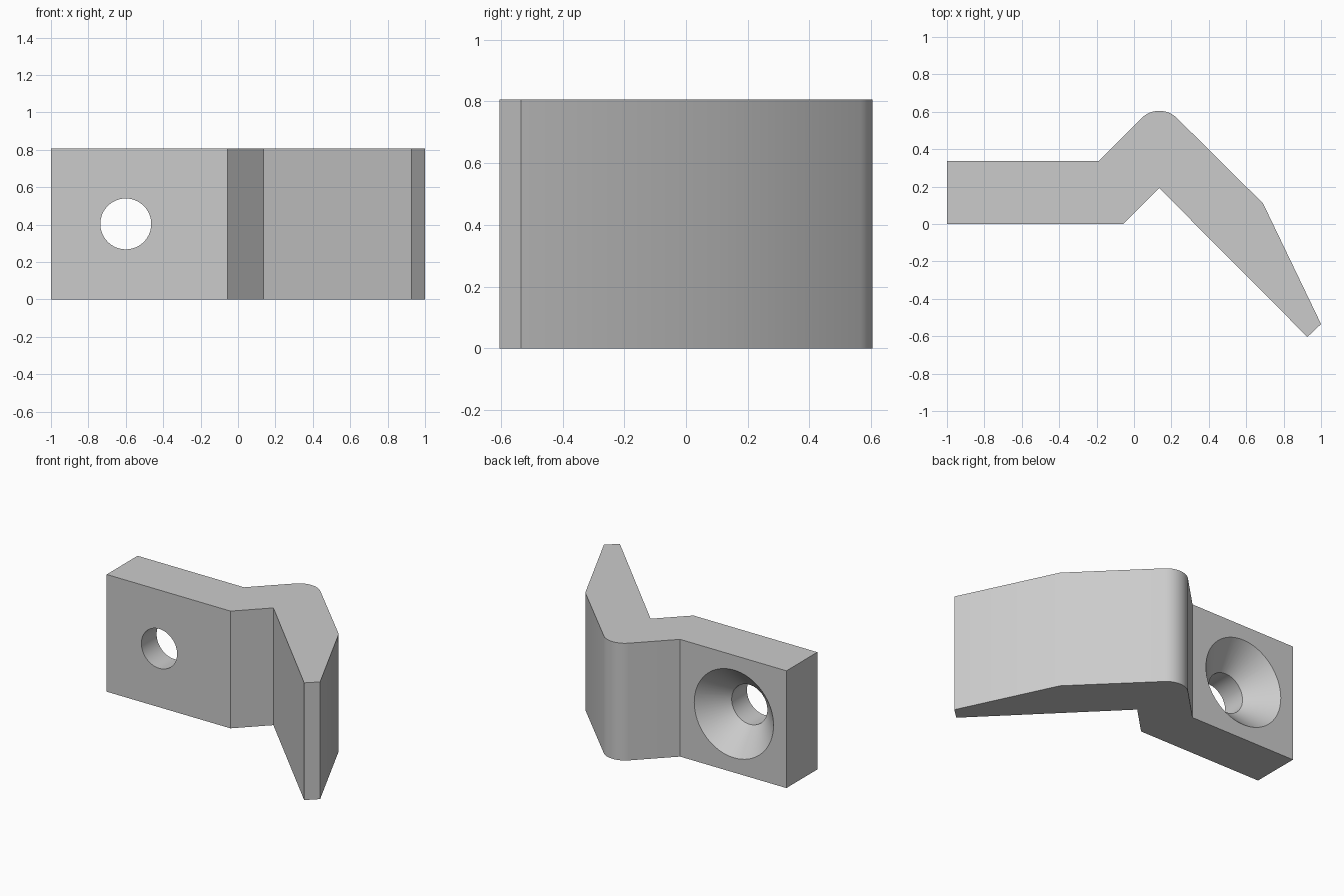
import bpy, bmesh
from math import radians, sin, cos, tau
from mathutils import Vector

cube = bpy.data.objects.get("Cube")
if cube:
    bpy.data.objects.remove(cube, do_unlink=True)

HEIGHT = 0.807
BACK = 0.336
HOLE = Vector((-0.6, 0, HEIGHT / 2))
HOLE_R, SINK_R, SINK_DEPTH = 0.136, 0.302, 0.17

grey = bpy.data.materials.new("plain grey")
grey.use_nodes = True
grey.diffuse_color = (0.6, 0.6, 0.6, 1)
grey.node_tree.nodes["Principled BSDF"].inputs["Base Color"].default_value = grey.diffuse_color


def make_object(name, bm):
    bmesh.ops.recalc_face_normals(bm, faces=bm.faces)
    mesh = bpy.data.meshes.new(name)
    bm.to_mesh(mesh)
    bm.free()
    mesh.materials.append(grey)
    obj = bpy.data.objects.new(name, mesh)
    bpy.context.collection.objects.link(obj)
    return obj


# Bent bracket: plan outline with a rounded outer bend, extruded upward
outline = [(-1, 0), (-0.057, 0), (0.135, 0.192), (0.927, -0.604), (1, -0.535), (0.69, 0.11)]
STEPS, BEND_R = 12, 0.135
for i in range(STEPS + 1):
    a = radians(45 + 90 * i / STEPS)
    outline.append((0.135 + BEND_R * cos(a), 0.47 + BEND_R * sin(a)))
outline += [(-0.19, BACK), (-1, BACK)]

bm = bmesh.new()
base = bm.faces.new([bm.verts.new((x, y, 0)) for x, y in outline])
top = bmesh.ops.extrude_face_region(bm, geom=[base], use_keep_orig=True)["geom"]
bmesh.ops.translate(bm, vec=(0, 0, HEIGHT), verts=[v for v in top if isinstance(v, bmesh.types.BMVert)])
bracket = make_object("bent_bracket", bm)

# Countersunk screw hole: rings stacked along y, joined into a solid cutter
SIDES, OVER = 64, 0.03
bm = bmesh.new()
rings = []
slope = (SINK_R - HOLE_R) / SINK_DEPTH
for y, r in [(-OVER, HOLE_R), (BACK - SINK_DEPTH, HOLE_R), (BACK + OVER, SINK_R + OVER * slope)]:
    rings.append([bm.verts.new(HOLE + Vector((r * cos(tau * i / SIDES), y, r * sin(tau * i / SIDES))))
                  for i in range(SIDES)])
for a, b in zip(rings, rings[1:]):
    for i in range(SIDES):
        j = (i + 1) % SIDES
        bm.faces.new((a[i], a[j], b[j], b[i]))
bm.faces.new(rings[0])
bm.faces.new(rings[-1])
cutter = make_object("screw_hole_cutter", bm)
cutter.hide_render = True

# Cut the hole, then drop the cutter
cut = bracket.modifiers.new("screw_hole", 'BOOLEAN')
cut.operation = 'DIFFERENCE'
cut.solver = 'EXACT'
cut.object = cutter
bpy.ops.object.select_all(action='DESELECT')
bpy.context.view_layer.objects.active = bracket
bracket.select_set(True)
bpy.ops.object.modifier_apply(modifier=cut.name)
bpy.data.objects.remove(cutter, do_unlink=True)

# Smooth bend and hole walls, crisp corners
bpy.ops.object.shade_smooth_by_angle(angle=radians(30))
